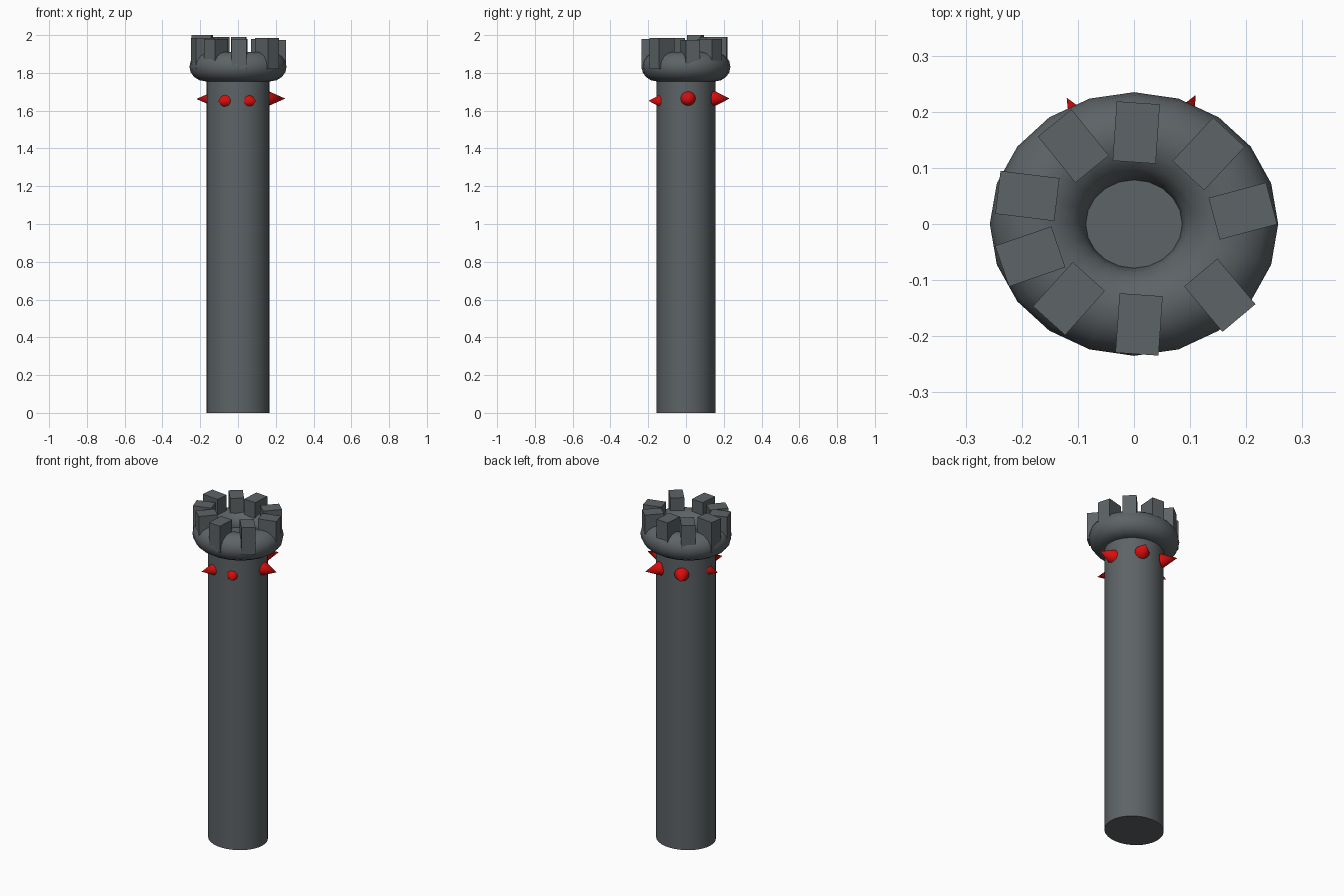
import bpy, math
from mathutils import Vector

if "Cube" in bpy.data.objects:
    bpy.data.objects.remove(bpy.data.objects["Cube"])

def material(name, rgb):
    m = bpy.data.materials.new(name)
    m.diffuse_color = (*rgb, 1)
    m.use_nodes = True
    m.node_tree.nodes["Principled BSDF"].inputs["Base Color"].default_value = m.diffuse_color
    return m

STONE = material("dark grey stone", (0.11, 0.125, 0.132))
RED = material("red", (0.7, 0.004, 0.004))

def finish(name, mat, smooth=True):
    ob = bpy.context.object
    ob.name = name
    ob.data.materials.append(mat)
    if smooth:
        bpy.ops.object.shade_smooth_by_angle(angle=math.radians(40))
    return ob

# slightly oval shaft
bpy.ops.mesh.primitive_cylinder_add(vertices=32, radius=1, depth=1.833, location=(0, 0, 0.9165))
bpy.context.object.scale = (0.167, 0.155, 1)
bpy.ops.object.transform_apply(location=False, rotation=False, scale=True)
finish("tower_shaft", STONE)

# rounded crown ring, flattened to match the oval shaft
bpy.ops.mesh.primitive_torus_add(major_segments=20, minor_segments=16,
                                 major_radius=0.1715, minor_radius=0.0855, location=(0, 0, 1.833))
bpy.context.object.scale = (1, 0.914, 0.91)
bpy.ops.object.transform_apply(location=False, rotation=False, scale=True)
finish("crown_ring", STONE)

# irregular battlement blocks: x, y, heading in degrees, top height
blocks = [
    (0.004, 0.163, 86, 1.99), (0.133, 0.125, 47, 1.98), (0.194, 0.023, 15, 1.975),
    (0.153, -0.127, -50, 1.985), (0.009, -0.179, -94, 1.98), (-0.116, -0.133, 228, 1.98),
    (-0.185, -0.058, 199, 1.985), (-0.190, 0.050, 173, 2.0), (-0.108, 0.139, 129, 1.99),
]
for i, (x, y, a, top) in enumerate(blocks):
    h = top - 1.82
    bpy.ops.mesh.primitive_cube_add(size=1, location=(x, y, top - h / 2),
                                    rotation=(0, 0, math.radians(a)))
    bpy.context.object.scale = (0.106, 0.077, h)
    finish(f"battlement_block_{i + 1}", STONE, False)

# ring of red spikes: heading in degrees, tip x, tip y, height
spikes = [(0, 0.25, 0.01, 1.664), (62, 0.11, 0.23, 1.664), (120, -0.12, 0.225, 1.664),
          (180, -0.22, 0.01, 1.662), (240, -0.105, -0.198, 1.652), (300, 0.095, -0.198, 1.652)]
LENGTH = 0.09
for i, (a, x, y, z) in enumerate(spikes):
    d = Vector((math.cos(math.radians(a)), math.sin(math.radians(a)), 0))
    bpy.ops.mesh.primitive_cone_add(vertices=24, radius1=0.04, radius2=0, depth=LENGTH,
                                    location=Vector((x, y, z)) - d * LENGTH / 2,
                                    rotation=(0, math.pi / 2, math.radians(a)))
    finish(f"spike_{i + 1}", RED)
